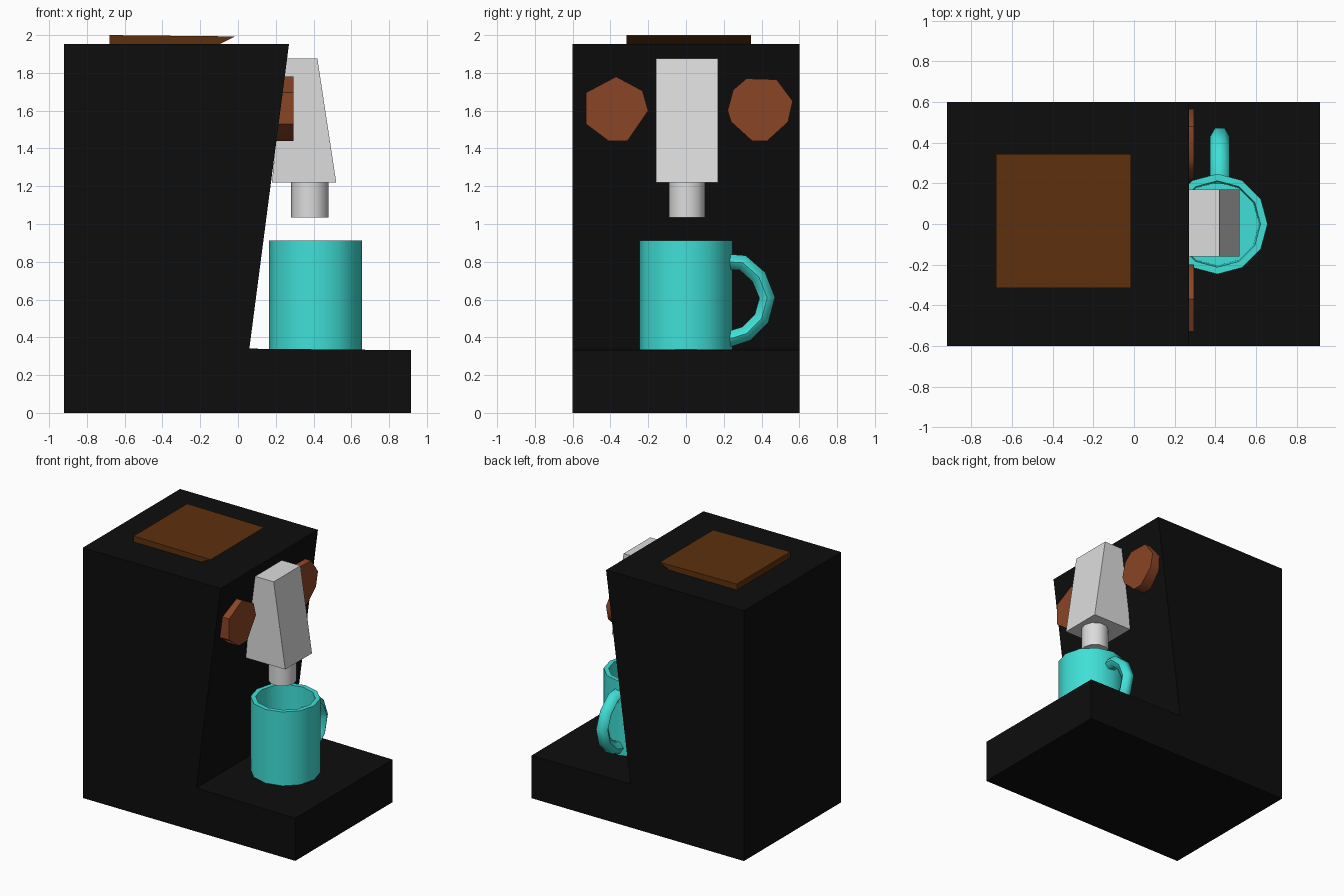
import bpy, bmesh, math
from mathutils import Vector

if "Cube" in bpy.data.objects:
    bpy.data.objects.remove(bpy.data.objects["Cube"])


def material(name, rgb):
    m = bpy.data.materials.new(name)
    m.diffuse_color = (*rgb, 1)
    m.use_nodes = True
    m.node_tree.nodes["Principled BSDF"].inputs["Base Color"].default_value = m.diffuse_color
    return m


BLACK = material("black", (0.004, 0.004, 0.004))
BROWN = material("dark brown", (0.11, 0.03, 0.004))
RUST = material("rust", (0.26, 0.058, 0.02))
WHITE = material("light grey", (0.72, 0.72, 0.72))
TEAL = material("turquoise", (0.051, 0.745, 0.68))


def finish(bm, name, mat, angle=50):
    bmesh.ops.recalc_face_normals(bm, faces=bm.faces[:])
    me = bpy.data.meshes.new(name)
    bm.to_mesh(me)
    bm.free()
    ob = bpy.data.objects.new(name, me)
    bpy.context.collection.objects.link(ob)
    me.materials.append(mat)
    bpy.ops.object.select_all(action='DESELECT')
    ob.select_set(True)
    bpy.context.view_layer.objects.active = ob
    bpy.ops.object.shade_smooth_by_angle(angle=math.radians(angle))
    return ob


def prism(name, mat, profile, offset):
    """Extrude a closed 3D outline along an offset vector."""
    bm = bmesh.new()
    face = bm.faces.new([bm.verts.new(p) for p in profile])
    new = bmesh.ops.extrude_face_region(bm, geom=[face])["geom"]
    bmesh.ops.translate(bm, vec=Vector(offset),
                        verts=[v for v in new if isinstance(v, bmesh.types.BMVert)])
    if face.is_valid and len(bm.faces) < len(profile) + 2:
        bm.faces.new([v for v in bm.verts[:len(profile)]])
    return finish(bm, name, mat)


def lathe(name, mat, profile, x, y, sides):
    """Revolve (radius, z) points about a vertical axis; ends are capped."""
    bm = bmesh.new()
    rings = [[bm.verts.new((x + r * math.cos(math.tau * i / sides),
                            y + r * math.sin(math.tau * i / sides), z))
              for i in range(sides)] for r, z in profile]
    for a, b in zip(rings, rings[1:]):
        for i in range(sides):
            j = (i + 1) % sides
            bm.faces.new((a[i], a[j], b[j], b[i]))
    bm.faces.new(rings[0])
    bm.faces.new(rings[-1])
    return finish(bm, name, mat)


def side_profile(pts, y):
    return [(x, y, z) for x, z in pts]


# machine housing with its foot
prism("housing", BLACK, side_profile(
    [(-0.92, 0), (0.915, 0), (0.915, 0.332), (0.06, 0.34), (0.27, 1.953), (-0.92, 1.953)], -0.6),
    (0, 1.2, 0))

# lid on top, undercut at the front end
prism("lid", BROWN, side_profile(
    [(-0.68, 1.945), (-0.11, 1.945), (-0.015, 1.993), (-0.68, 2.0)], -0.315), (0, 0.66, 0))

# dispenser head and nozzle
prism("dispenser_head", WHITE, side_profile(
    [(0.18, 1.22), (0.52, 1.22), (0.42, 1.877), (0.24, 1.877)], -0.16), (0, 0.33, 0))
lathe("nozzle", WHITE, [(0.1, 1.035), (0.1, 1.23)], 0.38, 0.005, 10)

# two faceted round knobs
left = [(-0.53, 1.695), (-0.37, 1.78), (-0.23, 1.705), (-0.2, 1.6),
        (-0.31, 1.44), (-0.41, 1.44), (-0.53, 1.53)]
right = [(0.22, 1.6), (0.25, 1.71), (0.32, 1.77), (0.48, 1.765), (0.565, 1.65),
         (0.54, 1.54), (0.43, 1.44), (0.35, 1.44), (0.24, 1.54)]
for name, pts in (("left_knob", left), ("right_knob", right)):
    prism(name, RUST, [(0.18, y, z) for y, z in pts], (0.115, 0, 0))

# open mug
lathe("mug", TEAL, [(0.247, 0.335), (0.247, 0.912), (0.212, 0.912), (0.205, 0.38)], 0.41, 0, 12)

# mug handle: tube along an arc
curve = bpy.data.curves.new("mug_handle", 'CURVE')
curve.dimensions = '3D'
curve.bevel_depth = 0.048
curve.bevel_resolution = 1
path = [(0.21, 0.80), (0.30, 0.795), (0.385, 0.72), (0.43, 0.61),
        (0.40, 0.50), (0.32, 0.42), (0.21, 0.385)]
spline = curve.splines.new('POLY')
spline.points.add(len(path) - 1)
for p, (y, z) in zip(spline.points, path):
    p.co = (0.422, y, z, 1)
handle = bpy.data.objects.new("mug_handle", curve)
bpy.context.collection.objects.link(handle)
curve.materials.append(TEAL)
bpy.ops.object.select_all(action='DESELECT')
handle.select_set(True)
bpy.context.view_layer.objects.active = handle
bpy.ops.object.convert(target='MESH')
bpy.ops.object.shade_smooth_by_angle(angle=math.radians(60))
